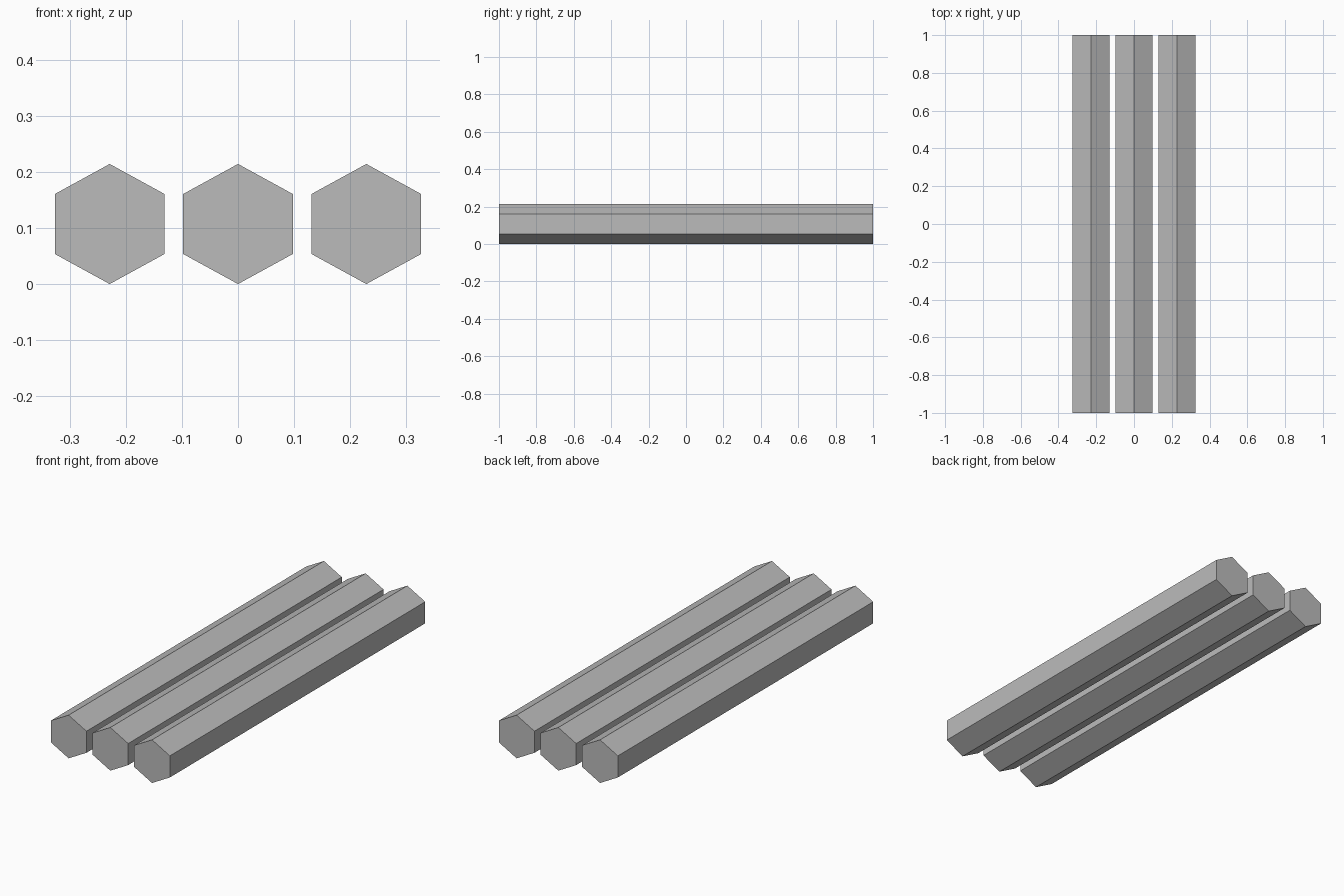
import bpy
from math import radians

cube = bpy.data.objects.get("Cube")
if cube:
    bpy.data.objects.remove(cube, do_unlink=True)

HALF_WIDTH = 0.0977
RADIUS = 0.107
SPACING = 0.2287
LENGTH = 2.0

# Plain grey material
grey = bpy.data.materials.new("plain_grey")
grey.use_nodes = True
colour = (0.5, 0.5, 0.5, 1)
grey.diffuse_color = colour
grey.node_tree.nodes["Principled BSDF"].inputs["Base Color"].default_value = colour


def hex_bar(name, x):
    """Six-sided bar lying along y, resting on one edge."""
    bpy.ops.mesh.primitive_cylinder_add(
        vertices=6, radius=RADIUS, depth=LENGTH,
        location=(x, 0, RADIUS), rotation=(radians(90), 0, 0))
    bar = bpy.context.object
    bar.name = name
    # Slightly wider than a regular hexagon
    widest = max(v.co.x for v in bar.data.vertices)
    bar.scale.x = HALF_WIDTH / widest
    bpy.ops.object.transform_apply(location=False, rotation=True, scale=True)
    bpy.ops.object.shade_flat()
    bar.data.materials.append(grey)


# Three parallel bars
for name, step in (("right_bar", -1), ("middle_bar", 0), ("left_bar", 1)):
    hex_bar(name, step * SPACING)
